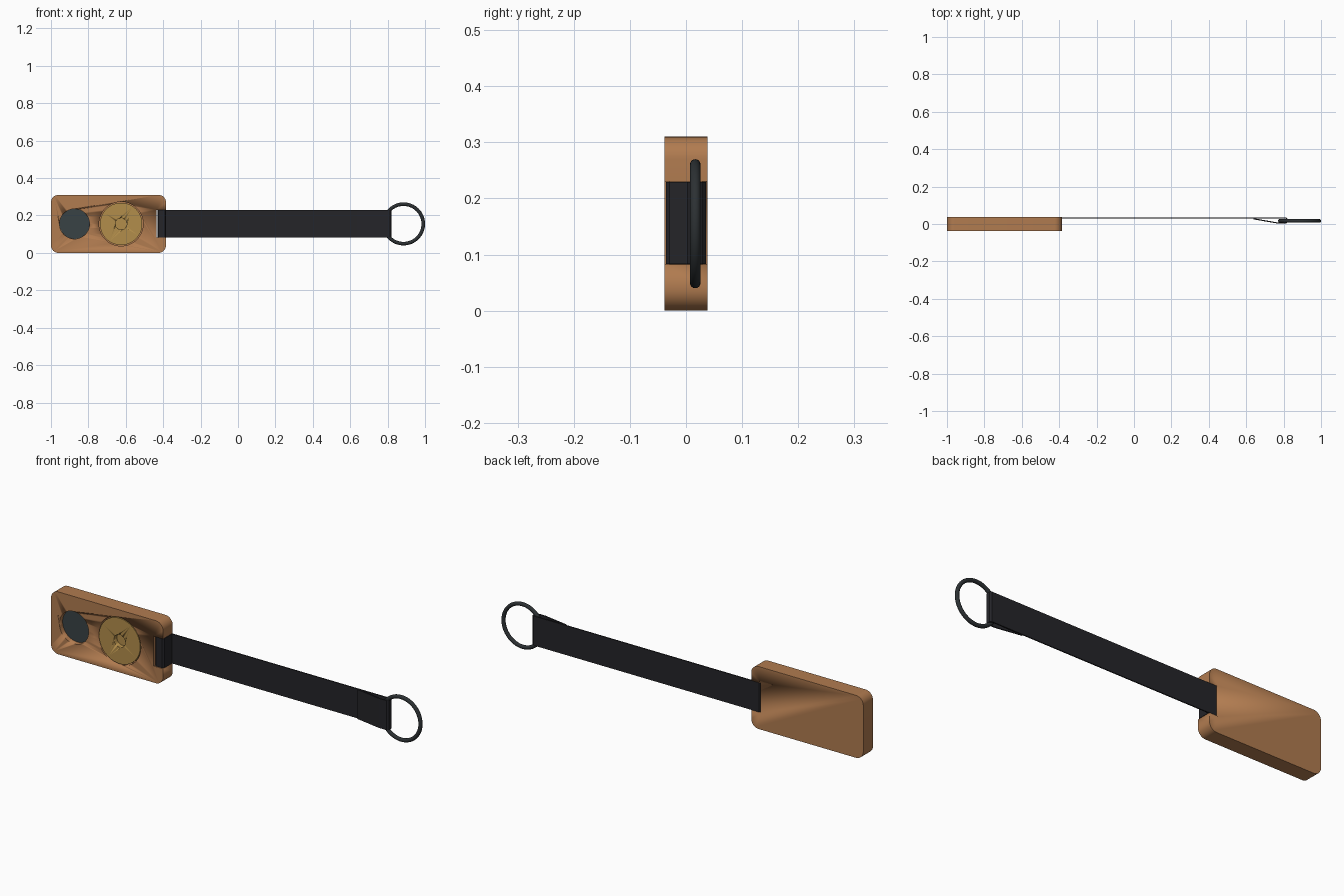
import bpy, bmesh, math
from mathutils import Vector, Matrix

if "Cube" in bpy.data.objects:
    bpy.data.objects.remove(bpy.data.objects["Cube"])

ZC = 0.155            # height of the centre line
FRONT = -0.038        # front face of the body
S0, S1 = 0.083, 0.229 # strap lower and upper edge


def mat(name, rgb):
    m = bpy.data.materials.new(name)
    m.diffuse_color = (*rgb, 1)
    m.use_nodes = True
    m.node_tree.nodes["Principled BSDF"].inputs["Base Color"].default_value = m.diffuse_color
    return m


WOOD = mat("wood", (0.44, 0.20, 0.08))
BRASS = mat("brass", (0.45, 0.27, 0.07))
FABRIC = mat("fabric", (0.018, 0.018, 0.022))
MAGNET = mat("magnet", (0.04, 0.055, 0.06))
STEEL = mat("dark_steel", (0.025, 0.03, 0.033))


def finish(name, bm, material, smooth=True):
    bmesh.ops.recalc_face_normals(bm, faces=bm.faces)
    me = bpy.data.meshes.new(name)
    bm.to_mesh(me)
    bm.free()
    ob = bpy.data.objects.new(name, me)
    bpy.context.collection.objects.link(ob)
    me.materials.append(material)
    if smooth:
        bpy.context.view_layer.objects.active = ob
        ob.select_set(True)
        bpy.ops.object.shade_smooth_by_angle(angle=math.radians(30))
        ob.select_set(False)
    return ob


def prism(name, points, direction, material):
    """Closed outline extruded along a direction."""
    bm = bmesh.new()
    face = bm.faces.new([bm.verts.new(p) for p in points])
    ext = bmesh.ops.extrude_face_region(bm, geom=[face])["geom"]
    verts = [v for v in ext if isinstance(v, bmesh.types.BMVert)]
    bmesh.ops.translate(bm, verts=verts, vec=direction)
    return finish(name, bm, material)


def box(name, x0, x1, y0, y1, z0, z1, material):
    pts = [(x0, y0, z0), (x1, y0, z0), (x1, y1, z0), (x0, y1, z0)]
    return prism(name, pts, (0, 0, z1 - z0), material)


def disc(name, x, r, y0, y1, material):
    pts = [(x + r * math.cos(a), y0, ZC + r * math.sin(a))
           for a in (i * math.tau / 64 for i in range(64))]
    return prism(name, pts, (0, y1 - y0, 0), material)


def cut(ob, cutter):
    mod = ob.modifiers.new("cut", 'BOOLEAN')
    mod.operation = 'DIFFERENCE'
    mod.solver = 'EXACT'
    mod.object = cutter
    bpy.context.view_layer.objects.active = ob
    bpy.ops.object.modifier_apply(modifier=mod.name)
    bpy.data.objects.remove(cutter)


# Rounded wooden body
X0, X1, H, R = -1.0, -0.385, 0.31, 0.04
outline = []
for k, (cx, cz) in enumerate([(X1 - R, H - R), (X0 + R, H - R), (X0 + R, R), (X1 - R, R)]):
    for i in range(11):
        a = (k + i / 10) * math.pi / 2
        outline.append((cx + R * math.cos(a), FRONT, cz + R * math.sin(a)))
body = prism("body", outline, (0, 0.076, 0), WOOD)

# Pockets for the inserts and the strap notch
cut(body, disc("magnet_cutter", -0.874, 0.08, -0.1, -0.010, WOOD))
cut(body, disc("plate_cutter", -0.625, 0.118, -0.1, -0.005, WOOD))
cut(body, box("notch_cutter", -0.436, -0.3, -0.1, 0.1, S0 - 0.001, S1 + 0.001, WOOD))

# Bar that the strap loops around
box("strap_bar", -0.423, -0.392, -0.029, 0.029, S0 - 0.002, S1 + 0.002, WOOD)

# Recessed magnet and brass plate with a blind centre hole
disc("magnet", -0.874, 0.0799, -0.013, -0.008, MAGNET)
plate = disc("brass_plate", -0.625, 0.113, -0.036, -0.004, BRASS)
cut(plate, disc("hole_cutter", -0.625, 0.031, -0.1, -0.012, BRASS))

# Strap: one band looping round the ring, along the back and round the bar
path = [(0.64, 0.0275), (0.77, 0.005), (0.812, 0.005), (0.819, 0.011), (0.819, 0.027),
        (0.812, 0.033), (-0.424, 0.033), (-0.427, 0.030), (-0.427, -0.030),
        (-0.424, -0.033), (-0.392, -0.033), (-0.387, -0.028), (-0.387, 0.0295)]
path = [Vector(p) for p in path]
T = 0.003
left, right = [], []
for i, p in enumerate(path):
    dirs = []
    if i > 0:
        dirs.append((p - path[i - 1]).normalized())
    if i < len(path) - 1:
        dirs.append((path[i + 1] - p).normalized())
    normals = [Vector((-d.y, d.x)) for d in dirs]
    m = sum(normals, Vector((0, 0))).normalized()
    m *= T / m.dot(normals[0])
    left.append(p + m)
    right.append(p - m)
bm = bmesh.new()
rows = [[bm.verts.new((q.x, q.y, z)) for q, z in
         ((l, S0), (r, S0), (r, S1), (l, S1))] for l, r in zip(left, right)]
for a, b in zip(rows, rows[1:]):
    for j in range(4):
        bm.faces.new((a[j], a[(j + 1) % 4], b[(j + 1) % 4], b[j]))
bm.faces.new(rows[0])
bm.faces.new(rows[-1])
finish("strap", bm, FABRIC)

# Round key ring
bpy.ops.mesh.primitive_torus_add(major_radius=0.1055, minor_radius=0.0095,
                                 major_segments=64, minor_segments=16,
                                 location=(0.885, 0.0165, ZC),
                                 rotation=(math.pi / 2, 0, 0))
ring = bpy.context.object
ring.name = "key_ring"
ring.data.materials.append(STEEL)
bpy.ops.object.shade_smooth()
